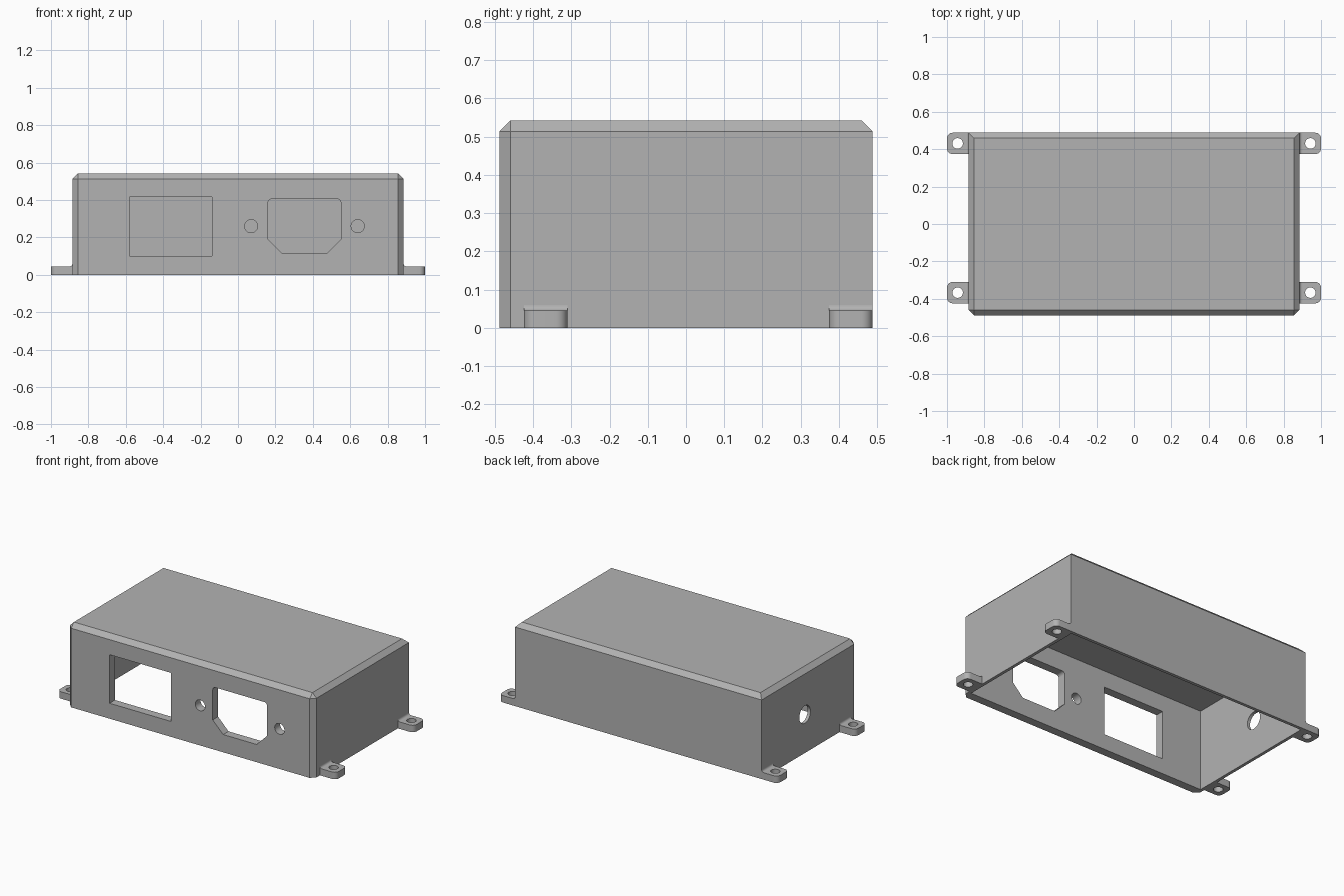
import bpy
import bmesh
from math import cos, sin, pi, radians
from mathutils import Vector

cube = bpy.data.objects.get("Cube")
if cube:
    bpy.data.objects.remove(cube)

# Single plastic colour
GREY = (0.45, 0.45, 0.45, 1)
plastic = bpy.data.materials.new("grey plastic")
plastic.use_nodes = True
plastic.diffuse_color = GREY
plastic.node_tree.nodes["Principled BSDF"].inputs["Base Color"].default_value = GREY

HX, HY, HZ = 0.885, 0.488, 0.542      # case half width, half depth, height
WALL, FRONT = 0.02, 0.055             # thin walls, thick front panel
BEVEL = 0.029


def make_object(name, bm):
    bmesh.ops.recalc_face_normals(bm, faces=bm.faces)
    mesh = bpy.data.meshes.new(name)
    bm.to_mesh(mesh)
    bm.free()
    mesh.materials.append(plastic)
    obj = bpy.data.objects.new(name, mesh)
    bpy.context.collection.objects.link(obj)
    return obj


def box(lo, hi):
    bm = bmesh.new()
    bmesh.ops.create_cube(bm, size=1)
    lo, hi = Vector(lo), Vector(hi)
    for v in bm.verts:
        v.co = (lo + hi) / 2 + v.co * (hi - lo)
    return bm


def prism(points, offset):
    """Extrude a closed loop of 3D points along an offset vector."""
    bm = bmesh.new()
    face = bm.faces.new([bm.verts.new(p) for p in points])
    new = bmesh.ops.extrude_face_region(bm, geom=[face])["geom"]
    verts = [g for g in new if isinstance(g, bmesh.types.BMVert)]
    bmesh.ops.translate(bm, verts=verts, vec=offset)
    return bm


def arc(cx, cy, r, start=0, end=360, steps=32):
    full = end - start == 360
    angles = [radians(start + (end - start) * i / steps) for i in range(steps + (not full))]
    return [(cx + r * cos(a), cy + r * sin(a)) for a in angles]


def cut(obj, cutter_bm):
    """Subtract a temporary cutter and apply the result."""
    cutter = make_object("cutter", cutter_bm)
    cutter.hide_render = True
    mod = obj.modifiers.new("cut", "BOOLEAN")
    mod.operation, mod.solver, mod.object = "DIFFERENCE", "EXACT", cutter
    bpy.context.view_layer.objects.active = obj
    bpy.ops.object.modifier_apply(modifier=mod.name)
    bpy.data.meshes.remove(cutter.data)


# Case: chamfered on the top rim and the two front uprights, hollow from below
bm = box((-HX, -HY, 0), (HX, HY, HZ))
edges = []
for e in bm.edges:
    a, b = (v.co for v in e.verts)
    top = min(a.z, b.z) > HZ - 0.01
    front_upright = abs(a.z - b.z) > 0.1 and a.y < 0
    if top or front_upright:
        edges.append(e)
bmesh.ops.bevel(bm, geom=edges, offset=BEVEL, segments=1, affect="EDGES")
case = make_object("case", bm)
cut(case, box((-HX + WALL, -HY + FRONT, -0.1), (HX - WALL, HY - WALL, HZ - WALL)))

# Front panel openings: switch window, shaped power inlet, two screw holes
window = [(-0.58, 0.10), (-0.14, 0.10), (-0.14, 0.415), (-0.58, 0.415)]
inlet = [(0.16, 0.19), (0.235, 0.115), (0.475, 0.115), (0.55, 0.19)]
inlet += arc(0.53, 0.385, 0.02, 0, 90, 6) + arc(0.18, 0.385, 0.02, 90, 180, 6)
screws = [arc(x, 0.26, 0.035) for x in (0.07, 0.64)]
for outline in [window, inlet] + screws:
    cut(case, prism([(x, -HY - 0.1, z) for x, z in outline], (0, 0.25, 0)))

# Cable hole in the side wall
cut(case, prism([(-HX - 0.1, y, z) for y, z in arc(0.045, 0.25, 0.057)], (0.2, 0, 0)))

# Mounting ears: rounded tab with a hole and a small fillet against the wall
EAR, THICK, R = 0.057, 0.045, 0.03
for side, sx in (("left", 1), ("right", -1)):
    for end, cy in (("front", -0.367), ("back", HY - EAR)):
        outline = [(HX - 0.01, cy + EAR), (HX - 0.01, cy - EAR)]
        outline += arc(1 - R, cy - EAR + R, R, -90, 0, 8)
        outline += arc(1 - R, cy + EAR - R, R, 0, 90, 8)
        ear = make_object(f"{end}_{side}_ear",
                          prism([(sx * x, y, 0) for x, y in outline], (0, 0, THICK)))
        hole = arc(sx * 0.943, cy, 0.028)
        cut(ear, prism([(x, y, -0.05) for x, y in hole], (0, 0, 0.2)))

        r = 0.015
        profile = [(HX - 0.01, THICK - 0.005), (HX + r, THICK - 0.005)]
        profile += arc(HX + r, THICK + r, r, 270, 180, 6)
        profile += [(HX - 0.01, THICK + r)]
        make_object(f"{end}_{side}_ear_fillet",
                    prism([(sx * x, cy - EAR, z) for x, z in profile], (0, 2 * EAR, 0)))

# Smooth only the round surfaces
bpy.ops.object.select_all(action="DESELECT")
for obj in bpy.context.collection.objects:
    if obj.type == "MESH" and plastic.name in obj.data.materials:
        obj.select_set(True)
        bpy.context.view_layer.objects.active = obj
bpy.ops.object.shade_smooth_by_angle(angle=radians(30))
